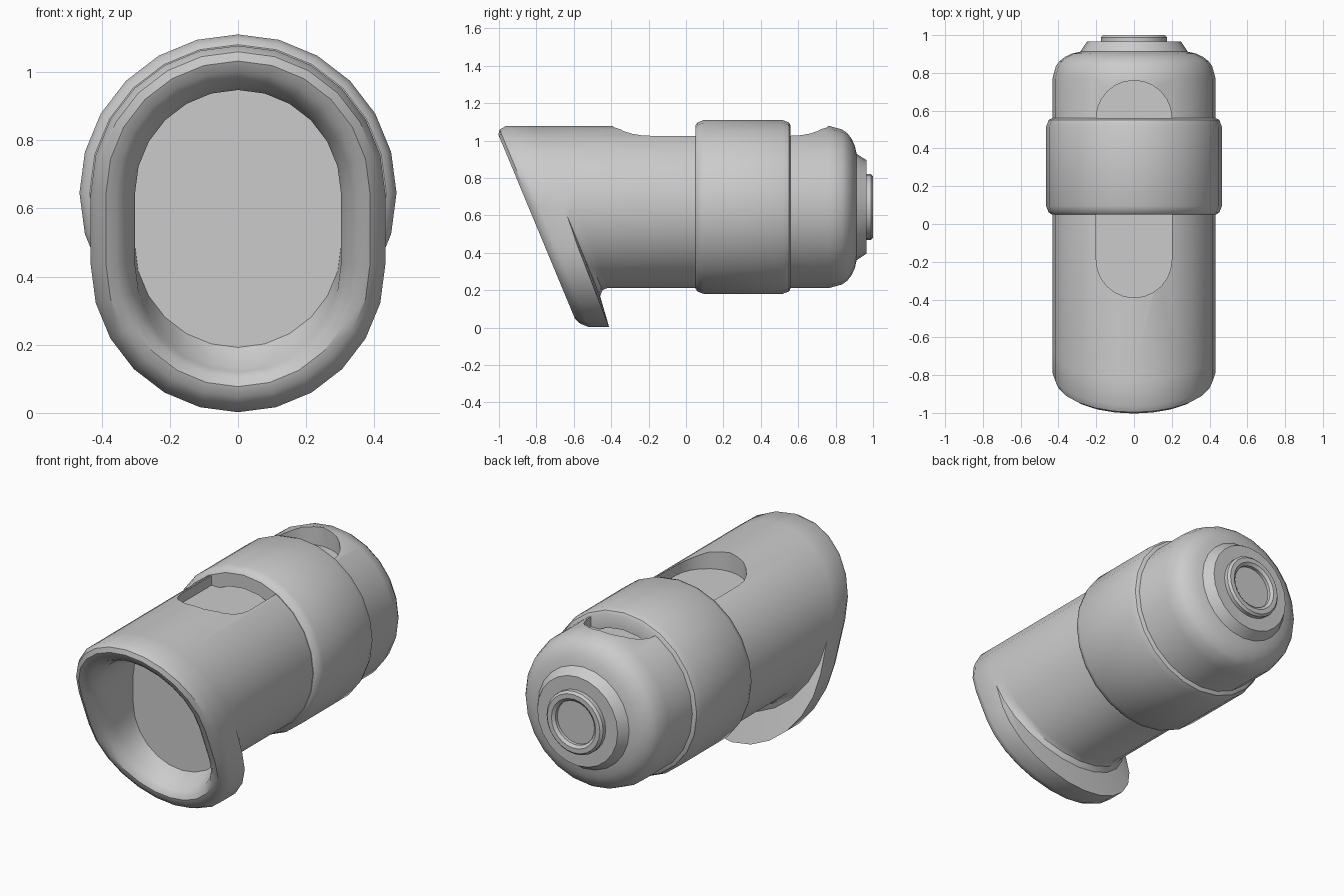
import bpy, bmesh
from math import sin, cos, pi

if "Cube" in bpy.data.objects:
    bpy.data.objects.remove(bpy.data.objects["Cube"])

CZ = 0.645  # height of the barrel axis


def oval(r, low, yfun):
    """24-sided oval: upper arc about CZ, lower arc about low; y is a function of z."""
    pts = []
    for c, start in ((CZ, 0), (low, pi)):
        for i in range(13):
            a = start + pi * i / 12
            z = c + r * sin(a)
            pts.append((r * cos(a), yfun(z), z))
    return pts


def loft(name, rings, closed=False):
    bm = bmesh.new()
    rows = [[bm.verts.new(p) for p in ring] for ring in rings]
    n = len(rows[0])
    pairs = list(zip(rows, rows[1:]))
    if closed:
        pairs.append((rows[-1], rows[0]))
    for a, b in pairs:
        for i in range(n):
            j = (i + 1) % n
            bm.faces.new((a[i], a[j], b[j], b[i]))
    if not closed:
        bm.faces.new(rows[0])
        bm.faces.new(rows[-1])
    bmesh.ops.remove_doubles(bm, verts=bm.verts, dist=1e-4)
    bmesh.ops.recalc_face_normals(bm, faces=bm.faces)
    me = bpy.data.meshes.new(name)
    bm.to_mesh(me)
    bm.free()
    ob = bpy.data.objects.new(name, me)
    bpy.context.collection.objects.link(ob)
    return ob


def slant(y0, k=0.416):
    return lambda z: y0 - k * z


def flat(y):
    return lambda z: y


def turned(name, profile, **kw):
    return loft(name, [oval(r, CZ, flat(y)) for r, y in profile], **kw)


def smooth(ob, angle=0.6):
    bpy.ops.object.select_all(action='DESELECT')
    ob.select_set(True)
    bpy.context.view_layer.objects.active = ob
    bpy.ops.object.shade_smooth_by_angle(angle=angle)


# Barrel: recessed panel, slanted rolled lip, lower flange, tube and domed back
front = -0.516
rings = [oval(0.303, 0.495, flat(-0.50))]
for inset, dy in ((0.13, 0.03), (0.118, -0.005), (0.1, -0.035), (0.075, -0.055),
                  (0.045, -0.058), (0.018, -0.04), (0, 0)):
    rings.append(oval(0.432 - inset, 0.434, slant(front + dy)))
rings += [oval(0.432, 0.434, slant(-0.41, 0.39)),
          oval(0.432, 0.60, slant(-0.39, 0.41)),
          oval(0.432, 0.632, slant(-0.365, 0.41)),
          oval(0.432, CZ, slant(-0.33, 0.41))]
for r, y in ((0.432, 0.77), (0.414, 0.835), (0.395, 0.862), (0.365, 0.885),
             (0.33, 0.902), (0.285, 0.912), (0.25, 0.965)):
    rings.append(oval(r, CZ, flat(y)))
barrel = loft("barrel", rings)

# Round-ended slot along the top, cut into the barrel
outline = [(0.2 * cos(a), 0.56 + 0.2 * sin(a)) for a in [pi * i / 12 for i in range(13)]]
outline += [(-x, 0.37 - y) for x, y in outline]
cutter = loft("slot_cutter", [[(x, y, z) for x, y in outline] for z in (0.97, 1.3)])
cutter.hide_render = True
mod = barrel.modifiers.new("slot", 'BOOLEAN')
mod.operation = 'DIFFERENCE'
mod.solver = 'EXACT'
mod.object = cutter
bpy.context.view_layer.objects.active = barrel
bpy.ops.object.modifier_apply(modifier="slot")
bpy.data.objects.remove(cutter)
smooth(barrel)

# Thick collar around the middle
collar = turned("collar", [(0.36, 0.05), (0.435, 0.05), (0.452, 0.062), (0.465, 0.095),
                           (0.465, 0.515), (0.452, 0.55), (0.435, 0.56), (0.36, 0.56)],
                closed=True)
smooth(collar)

# Rear socket with a shallow recess
socket = turned("rear_socket", [(0.176, 0.95), (0.176, 0.988), (0.164, 1.0), (0.138, 1.0),
                                (0.122, 0.988), (0.122, 0.97)])
smooth(socket)
